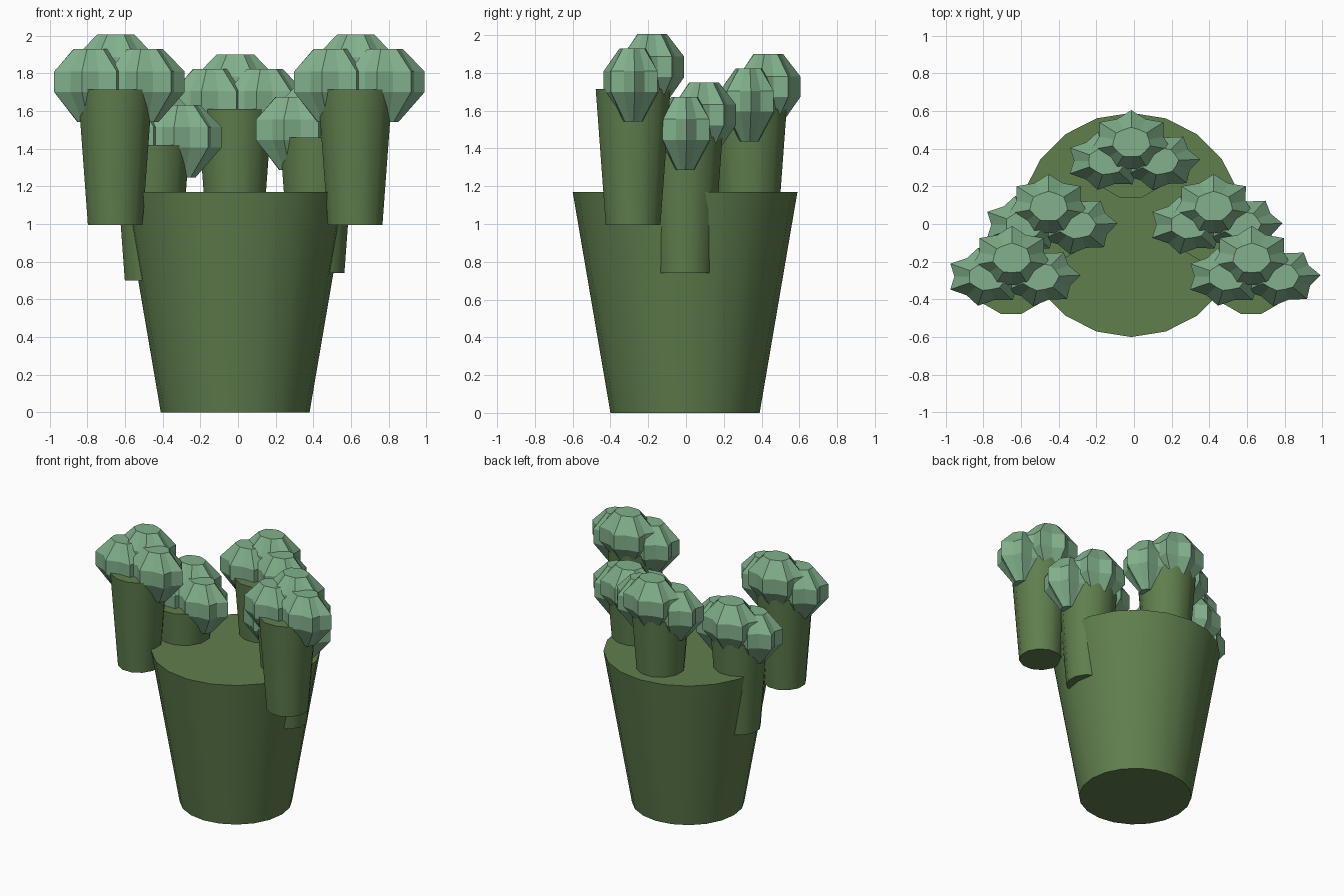
import bpy, bmesh, math
from mathutils import Matrix

cube = bpy.data.objects.get("Cube")
if cube:
    bpy.data.objects.remove(cube, do_unlink=True)


def material(name, color):
    m = bpy.data.materials.new(name)
    m.diffuse_color = color
    m.use_nodes = True
    bsdf = m.node_tree.nodes["Principled BSDF"]
    bsdf.inputs["Base Color"].default_value = color
    bsdf.inputs["Roughness"].default_value = 0.8
    return m


STEM = material("stem green", (0.117, 0.21, 0.076, 1))
BLOOM = material("pale bloom green", (0.223, 0.434, 0.262, 1))


def finish(bm, name, mat):
    bmesh.ops.recalc_face_normals(bm, faces=bm.faces)
    mesh = bpy.data.meshes.new(name)
    bm.to_mesh(mesh)
    bm.free()
    mesh.materials.append(mat)
    ob = bpy.data.objects.new(name, mesh)
    bpy.context.collection.objects.link(ob)
    return ob


def tapered_stem(name, x, y, z, height, r_bottom, r_top, sides, turn=0.0):
    """Tapered cylinder, smooth around the side with crisp rims."""
    bm = bmesh.new()
    place = Matrix.Translation((x, y, z + height / 2)) @ Matrix.Rotation(turn, 4, 'Z')
    bmesh.ops.create_cone(bm, cap_ends=True, segments=sides, radius1=r_bottom,
                          radius2=r_top, depth=height, matrix=place)
    ob = finish(bm, name, STEM)
    bpy.ops.object.select_all(action='DESELECT')
    ob.select_set(True)
    bpy.context.view_layer.objects.active = ob
    bpy.ops.object.shade_smooth_by_angle(angle=math.radians(50))
    return ob


# Ring profile of a bud: height, radius, depth of the valleys between ribs
BUD_RINGS = [(-0.193, 0.36, 0.95), (-0.035, 1.0, 0.8),
             (0.075, 1.0, 0.8), (0.193, 0.47, 0.93)]
RIBS = 7


def add_bud(bm, x, y, z, rx, ry, turn):
    """Ribbed faceted bud, star shaped from above."""
    rings = []
    n = RIBS * 2
    for h, r, valley in BUD_RINGS:
        ring = []
        for i in range(n):
            a = turn + math.tau * i / n
            k = r * (valley if i % 2 else 1.0)
            ring.append(bm.verts.new((x + rx * k * math.cos(a),
                                      y + ry * k * math.sin(a), z + h)))
        rings.append(ring)
    for low, high in zip(rings, rings[1:]):
        for i in range(n):
            j = (i + 1) % n
            bm.faces.new((low[i], low[j], high[j], high[i]))
    bm.faces.new(rings[0][::-1])
    bm.faces.new(rings[-1])


# Main trunk
tapered_stem("trunk", -0.015, -0.005, 0, 1.17, 0.395, 0.595, 20)

# Branch stems: x, y, top height
BRANCHES = {
    "front_right": (-0.652, -0.28, 1.715),
    "front_left": (0.622, -0.28, 1.715),
    "middle_right": (-0.456, -0.005, 1.42),
    "middle_left": (0.42, -0.005, 1.46),
    "back": (-0.017, 0.335, 1.61),
}
HEIGHT = 0.72
for name, (x, y, top) in BRANCHES.items():
    tapered_stem(name + "_stem", x, y, top - HEIGHT, HEIGHT, 0.15, 0.205, 12,
                 math.radians(15))
    # Three buds on each stem, the rear one raised
    bm = bmesh.new()
    cx = x + 0.013
    add_bud(bm, cx - 0.14, y, top + 0.02, 0.218, 0.158, math.radians(154))
    add_bud(bm, cx + 0.14, y, top + 0.02, 0.216, 0.158, math.radians(3))
    add_bud(bm, cx - 0.01, y + 0.098, top + 0.097, 0.218, 0.172, math.radians(90))
    finish(bm, name + "_buds", BLOOM)
